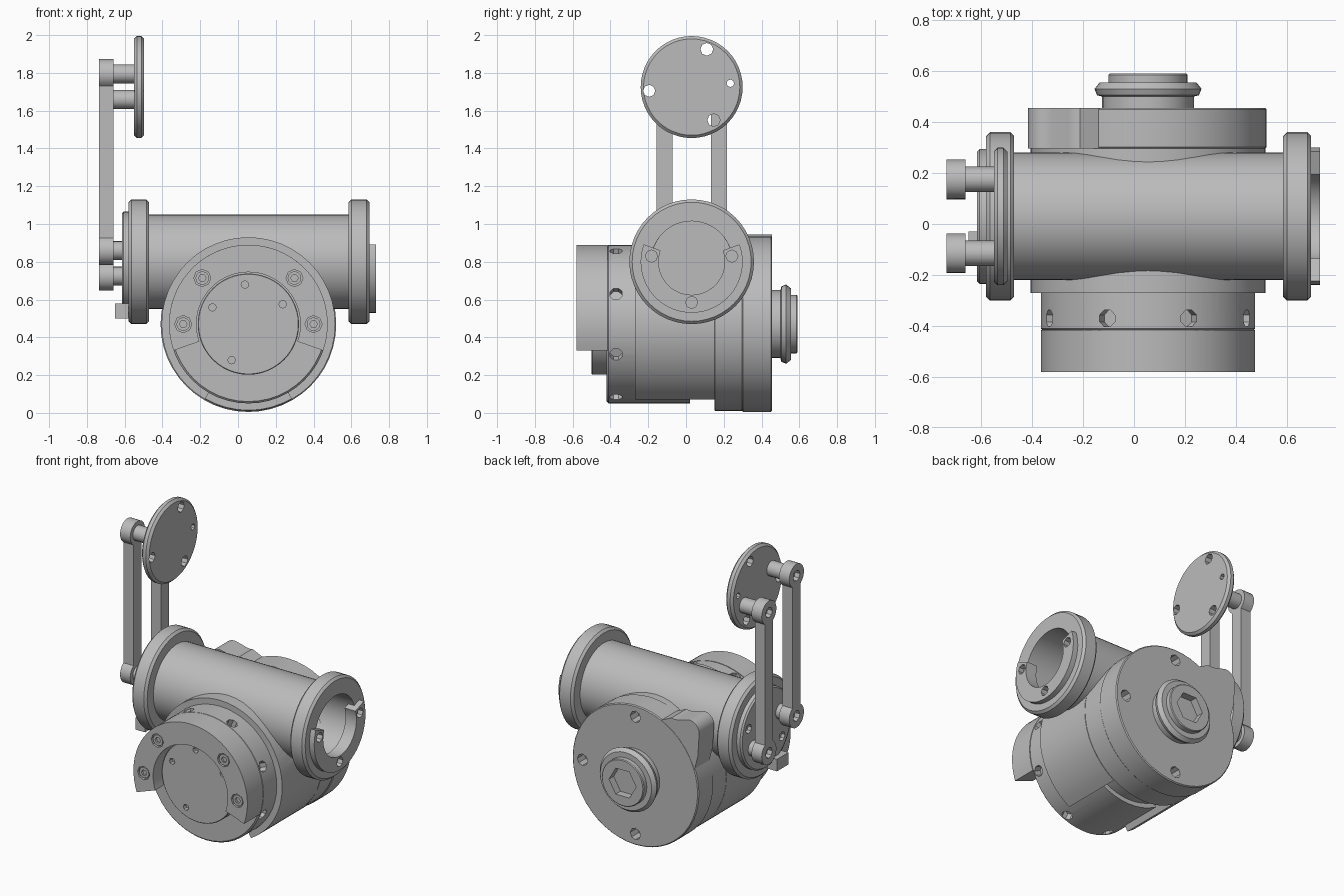
import bpy, bmesh
from math import sin, cos, pi, radians
from mathutils import Vector

if "Cube" in bpy.data.objects:
    bpy.data.objects.remove(bpy.data.objects["Cube"])

grey = bpy.data.materials.new("machined grey")
grey.use_nodes = True
grey.diffuse_color = (0.5, 0.5, 0.5, 1)
grey.node_tree.nodes["Principled BSDF"].inputs["Base Color"].default_value = (0.5, 0.5, 0.5, 1)

BODY = (0.055, 0.47)     # x, z of the main drum axis
TUBE = (0.03, 0.80)      # y, z of the cross tube axis
END = (0.03, 0.725 + 1)  # y, z of the raised disc


def place(axis, t, a, b):
    """Point at t along the axis, with a and b across it."""
    return Vector((t, a, b)) if axis == "x" else Vector((a, t, b))


def finish(name, bm):
    bmesh.ops.remove_doubles(bm, verts=bm.verts, dist=1e-5)
    bmesh.ops.recalc_face_normals(bm, faces=bm.faces)
    mesh = bpy.data.meshes.new(name)
    bm.to_mesh(mesh)
    bm.free()
    mesh.materials.append(grey)
    ob = bpy.data.objects.new(name, mesh)
    bpy.context.collection.objects.link(ob)
    return ob


def prism(name, axis, points, lo, hi):
    bm = bmesh.new()
    rings = [[bm.verts.new(place(axis, t, *p)) for p in points] for t in (lo, hi)]
    bm.faces.new(rings[0])
    bm.faces.new(rings[1])
    n = len(points)
    for i in range(n):
        j = (i + 1) % n
        bm.faces.new((rings[0][i], rings[0][j], rings[1][j], rings[1][i]))
    return finish(name, bm)


def arc(centre, r, a0, a1, n):
    angles = [radians(a0 + (a1 - a0) * i / n) for i in range(n + 1)]
    return [(centre[0] + r * cos(a), centre[1] + r * sin(a)) for a in angles]


def rod(name, axis, centre, r, lo, hi, n=16):
    return prism(name, axis, arc(centre, r, 0, 360, n)[:-1], lo, hi)


def sector(name, axis, centre, r_in, r_out, a0, a1, lo, hi):
    pts = arc(centre, r_out, a0, a1, 40) + arc(centre, r_in, a1, a0, 40)
    return prism(name, axis, pts, lo, hi)


def lathe(name, axis, centre, profile, n=48):
    """Turn (t, radius) points about the axis; the profile closes itself."""
    bm = bmesh.new()
    rings = []
    for k in range(n):
        a = 2 * pi * k / n
        rings.append([bm.verts.new(place(axis, t, centre[0] + r * cos(a), centre[1] + r * sin(a)))
                      for t, r in profile])
    m = len(profile)
    for k in range(n):
        p, q = rings[k], rings[(k + 1) % n]
        for i in range(m):
            j = (i + 1) % m
            if profile[i][1] or profile[j][1]:
                bm.faces.new((p[i], p[j], q[j], q[i]))
    bmesh.ops.dissolve_degenerate(bm, dist=1e-6, edges=bm.edges)
    return finish(name, bm)


def disc(name, axis, centre, r, lo, hi, bevel=0.01):
    return lathe(name, axis, centre, [(lo, 0), (lo, r - bevel), (lo + bevel, r),
                                      (hi - bevel, r), (hi, r - bevel), (hi, 0)])


def combine(ob, others, operation="DIFFERENCE"):
    for other in others:
        mod = ob.modifiers.new("combine", "BOOLEAN")
        mod.operation, mod.object, mod.solver = operation, other, "EXACT"
        bpy.context.view_layer.objects.active = ob
        bpy.ops.object.modifier_apply(modifier=mod.name)
        bpy.data.objects.remove(other)
    return ob


def polar(centre, r, degrees):
    return arc(centre, r, degrees, degrees, 1)[0]


def bore():
    return rod("bore_cutter", "x", TUBE, 0.214, -0.9, 0.9, 48)


def holes(axis, centre, r, angles, size, lo, hi):
    return [rod("hole_cutter", axis, polar(centre, r, a), size, lo, hi, 8) for a in angles]


# Cross tube with a rounded flange at each end
lathe("cross_tube", "x", TUBE, [
    (-0.58, 0.215), (-0.58, 0.315), (-0.565, 0.33), (-0.485, 0.33), (-0.47, 0.315), (-0.47, 0.25),
    (0.585, 0.25), (0.585, 0.315), (0.60, 0.33), (0.68, 0.33), (0.695, 0.315), (0.695, 0.215)])

# Main drum: stepped core with radial screw holes near its front edge
core = lathe("drum_core", "y", BODY, [
    (-0.42, 0), (-0.42, 0.41), (-0.41, 0.42), (0.02, 0.42), (0.02, 0.39), (0.16, 0.39), (0.16, 0)])
radial = []
for k in range(8):
    a = radians(22.5 + 45 * k)
    out = Vector((cos(a), 0, sin(a)))
    cutter = rod("radial_cutter", "y", (0, 0), 0.035, -0.05, 0.05, 8)
    cutter.data.transform(Vector((0, 1, 0)).rotation_difference(out).to_matrix().to_4x4())
    for v in cutter.data.vertices:
        v.co += out * 0.42 + Vector((BODY[0], -0.37, BODY[1]))
    radial.append(cutter)
combine(core, radial + [bore()])

# Drum shell, open underneath
combine(sector("drum_shell", "y", BODY, 0.38, 0.46, -60, 240, -0.27, 0.151), [bore()])
combine(disc("drum_rear", "y", BODY, 0.46, 0.15, 0.30, 0.004), [bore()])

# Back cover with a rounded corner lug and three screw holes
cover = disc("back_cover", "y", BODY, 0.465, 0.296, 0.455, 0.006)
lug_shape = (arc((-0.345, 0.875), 0.07, 180, 70, 6) + arc((-0.235, 0.99), 0.07, 250, 290, 4)
             + [(-0.05, 0.85), (0, 0.6), (-0.36, 0.55), (-0.405, 0.72)])
combine(cover, [prism("corner_lug", "y", lug_shape, 0.297, 0.454)], "UNION")
combine(cover, holes("y", BODY, 0.39, (0, 90, 270), 0.038, 0.38, 0.5))

# Back boss with collar and hex socket
boss = lathe("back_boss", "y", BODY, [
    (0.44, 0), (0.44, 0.18), (0.50, 0.18), (0.505, 0.2), (0.53, 0.21), (0.555, 0.19),
    (0.555, 0.155), (0.585, 0.155), (0.59, 0.15), (0.59, 0)], 32)
combine(boss, [rod("socket_cutter", "y", BODY, 0.1, 0.54, 0.7, 6)])

# Front horseshoe collar and centre disc
collar = sector("front_collar", "y", BODY, 0.275, 0.42, -19.5, 199.5, -0.58, -0.415)
screw_angles = (0, 45, 135, 180)
combine(collar, holes("y", BODY, 0.345, screw_angles, 0.045, -0.62, -0.56))
for i, a in enumerate(screw_angles):
    screw = rod("collar_screw_%d" % (i + 1), "y", polar(BODY, 0.345, a), 0.036, -0.575, -0.55, 12)
    combine(screw, [rod("key_cutter", "y", polar(BODY, 0.345, a), 0.02, -0.6, -0.56, 6)])
centre = disc("front_centre_disc", "y", BODY, 0.268, -0.50, -0.41, 0.004)
combine(centre, holes("y", BODY, 0.21, (30, 95, 155, 245), 0.02, -0.53, -0.47))

# Open horseshoe ring on the left end
ring = sector("left_end_ring", "x", TUBE, 0.175, 0.27, -200, 20, 0.65, 0.73)
combine(ring, holes("x", TUBE, 0.215, (8, 172, 270), 0.032, 0.69, 0.8))

# Right end plate with its stop tab
plate = disc("right_end_plate", "x", TUBE, 0.265, -0.615, -0.55)
combine(plate, holes("x", TUBE, 0.2, (20, 100, 215, 280), 0.03, -0.7, -0.59))
prism("stop_tab", "x", [(-0.15, 0.50), (-0.03, 0.50), (-0.03, 0.58), (-0.15, 0.58)], -0.65, -0.58)

# Raised disc with four through holes
raised = disc("raised_disc", "x", END, 0.27, -0.55, -0.497, 0.015)
cutters = [rod("hole_cutter", "x", c, r, -0.7, -0.4, 8) for c, r in (
    ((0.11, 1.925), 0.034), ((-0.195, 1.705), 0.032), ((0.147, 1.55), 0.034), ((0.235, 1.745), 0.02))]
combine(raised, cutters)

# Two parallel link arms, each with a pin at both ends
for side, y, low in (("front", -0.115, 0.86), ("rear", 0.175, 0.725)):
    high = low + 0.935
    shape = arc((y, high), 0.078, -57, 237, 16) + arc((y, low), 0.078, 123, 417, 16)
    arm = prism(side + "_link_arm", "x", shape, -0.735, -0.66)
    combine(arm, [rod("end_cutter", "x", (y, z), 0.035, -0.8, -0.70, 8) for z in (low, high)])
    rod(side + "_upper_pin", "x", (y, high), 0.05, -0.67, -0.54)
    rod(side + "_lower_pin", "x", (y, low), 0.05, -0.67, -0.60)

# Smooth round surfaces, crisp edges
bpy.ops.object.select_all(action="DESELECT")
for ob in bpy.context.collection.objects:
    if ob.type == "MESH" and grey.name in ob.data.materials:
        ob.select_set(True)
        bpy.context.view_layer.objects.active = ob
bpy.ops.object.shade_smooth_by_angle(angle=radians(30))
